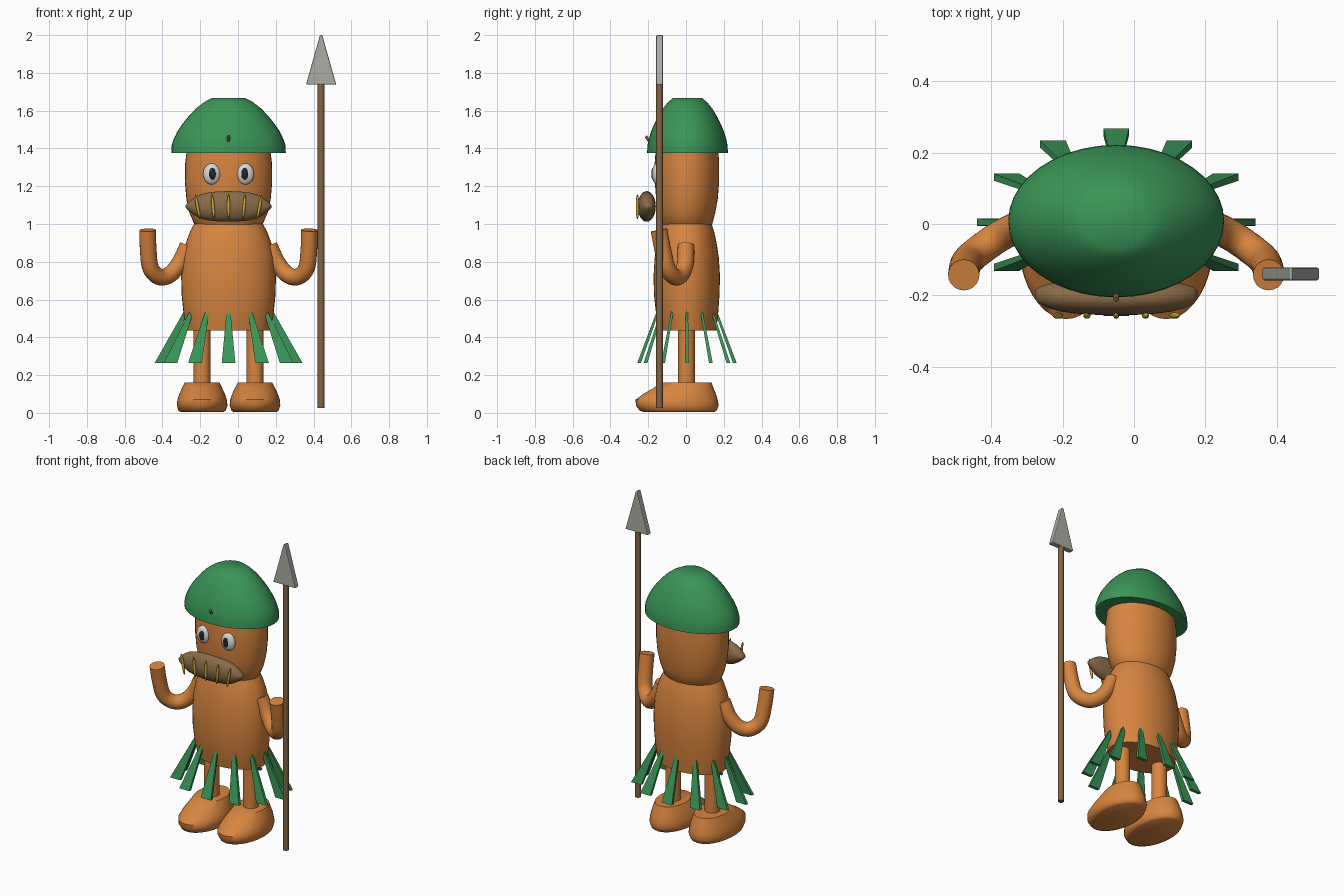
import bpy, bmesh, math
from mathutils import Vector

if "Cube" in bpy.data.objects:
    bpy.data.objects.remove(bpy.data.objects["Cube"])

CX = -0.05  # centre line of the figure


def mat(name, rgb):
    m = bpy.data.materials.new(name)
    m.diffuse_color = (*rgb, 1)
    m.use_nodes = True
    m.node_tree.nodes["Principled BSDF"].inputs["Base Color"].default_value = m.diffuse_color
    return m


SKIN = mat("orange skin", (0.69, 0.235, 0.05))
GREEN = mat("leaf green", (0.042, 0.30, 0.095))
WOOD = mat("brown wood", (0.23, 0.125, 0.055))
LIPS = mat("tan brown", (0.25, 0.145, 0.065))
STONE = mat("grey stone", (0.40, 0.42, 0.37))
WHITE = mat("eye white", (0.68, 0.68, 0.63))
DARK = mat("pupil dark", (0.015, 0.016, 0.025))
GOLD = mat("yellow", (0.62, 0.43, 0.03))


def finish(name, bm, material, angle=40):
    bmesh.ops.recalc_face_normals(bm, faces=bm.faces)
    me = bpy.data.meshes.new(name)
    bm.to_mesh(me)
    bm.free()
    ob = bpy.data.objects.new(name, me)
    bpy.context.collection.objects.link(ob)
    me.materials.append(material)
    bpy.ops.object.select_all(action='DESELECT')
    ob.select_set(True)
    bpy.context.view_layer.objects.active = ob
    if angle:
        bpy.ops.object.shade_smooth_by_angle(angle=math.radians(angle))
    return ob


def loft(name, rings, material, angle=40):
    """Skin closed rings of points, capping both ends."""
    bm = bmesh.new()
    loops = [[bm.verts.new(p) for p in ring] for ring in rings]
    n = len(loops[0])
    for a, b in zip(loops, loops[1:]):
        for i in range(n):
            j = (i + 1) % n
            bm.faces.new((a[i], a[j], b[j], b[i]))
    bm.faces.new(loops[0])
    bm.faces.new(loops[-1])
    return finish(name, bm, material, angle)


def ellipse(x, y, z, rx, ry, n=40):
    return [(x + rx * math.cos(2 * math.pi * i / n),
             y + ry * math.sin(2 * math.pi * i / n), z) for i in range(n)]


def stack(name, x, profile, material, angle=40):
    """Profile rows: height, x radius, y radius, y centre."""
    return loft(name, [ellipse(x, cy, z, rx, ry) for z, rx, ry, cy in profile],
                material, angle)


def smooth_path(pts, steps=6):
    """Catmull-Rom interpolation."""
    p = [Vector(q) for q in pts]
    p = [2 * p[0] - p[1]] + p + [2 * p[-1] - p[-2]]
    out = []
    for k in range(1, len(p) - 2):
        a, b, c, d = p[k - 1:k + 3]
        for s in range(steps):
            t = s / steps
            out.append(0.5 * (2 * b + (c - a) * t + (2 * a - 5 * b + 4 * c - d) * t * t
                              + (3 * b - a - 3 * c + d) * t ** 3))
    return out + [p[-2]]


def tube(name, pts, radius, material, n=20):
    rings = []
    for i, c in enumerate(pts):
        d = (pts[min(i + 1, len(pts) - 1)] - pts[max(i - 1, 0)]).normalized()
        u = d.cross(Vector((0, 1, 0))).normalized()
        v = d.cross(u)
        rings.append([c + radius * (math.cos(2 * math.pi * k / n) * u
                                    + math.sin(2 * math.pi * k / n) * v) for k in range(n)])
    return loft(name, rings, material, 50)


def ball(name, loc, size, material, tilt=0):
    bm = bmesh.new()
    bmesh.ops.create_uvsphere(bm, u_segments=24, v_segments=14, radius=1)
    ob = finish(name, bm, material, 60)
    ob.location, ob.scale = loc, size
    ob.rotation_euler.y = tilt
    return ob


# torso and head
stack("torso", CX, [(0.435, 0.222, 0.150, 0.01), (0.52, 0.238, 0.164, 0.006),
                    (0.62, 0.248, 0.173, 0.004), (0.72, 0.251, 0.176, 0.004),
                    (0.82, 0.243, 0.170, 0.004), (0.90, 0.226, 0.158, 0.004),
                    (0.96, 0.204, 0.145, 0.004), (1.0, 0.182, 0.132, 0.004)], SKIN)
stack("head", CX, [(0.985, 0.165, 0.122, 0.004), (1.0, 0.182, 0.135, 0.004),
                   (1.06, 0.207, 0.151, 0.004), (1.13, 0.223, 0.163, 0.005),
                   (1.22, 0.231, 0.170, 0.005), (1.32, 0.230, 0.171, 0.005),
                   (1.40, 0.220, 0.165, 0.005)], SKIN)

# leaf cap
stack("cap", CX, [(1.375, 0.303, 0.214, 0.008), (1.415, 0.302, 0.212, 0.008),
                  (1.45, 0.290, 0.205, 0.008), (1.49, 0.271, 0.193, 0.008),
                  (1.53, 0.244, 0.176, 0.008), (1.57, 0.212, 0.156, 0.008),
                  (1.61, 0.174, 0.132, 0.008), (1.645, 0.130, 0.103, 0.008),
                  (1.668, 0.086, 0.076, 0.008)], GREEN, 50)
stem = [Vector((CX, -0.175, 1.43)), Vector((CX, -0.20, 1.445)), Vector((CX, -0.212, 1.465))]
tube("cap_stem", stem, 0.008, WOOD, 10)

# eyes
for s in (-1, 1):
    x = CX + s * 0.089
    ball("eye", (x, -0.153, 1.265), (0.046, 0.027, 0.056), WHITE)
    ball("pupil", (x - s * 0.003, -0.175, 1.265), (0.019, 0.009, 0.031), DARK)

# mouth: rounded lens along x, with upright teeth
prof = [(0.228, 0.06), (0.215, 0.24), (0.19, 0.5), (0.155, 0.76), (0.11, 0.91), (0.055, 0.98)]
prof = [(-x, r) for x, r in prof] + [(0, 1)] + [(x, r) for x, r in reversed(prof)]
loft("mouth", [[(CX + x, -0.208 + 0.03 * (x / 0.23) ** 2 * 0.3
                 + 0.048 * math.sqrt(r) * math.cos(2 * math.pi * k / 28),
                 1.093 + 0.081 * r * math.sin(2 * math.pi * k / 28)) for k in range(28)]
               for x, r in prof], LIPS, 50)
for i in range(-2, 3):
    ball("tooth", (CX + i * 0.082, -0.257, 1.092), (0.008, 0.009, 0.066), GOLD, i * 0.09)

# arms, legs and feet
for s in (-1, 1):
    arm = [(0.215, 0.0, 0.885), (0.258, -0.003, 0.795), (0.31, -0.025, 0.733),
           (0.365, -0.06, 0.72), (0.412, -0.098, 0.765), (0.425, -0.122, 0.86),
           (0.428, -0.143, 0.968)]
    tube("arm", smooth_path([(CX + s * x, y, z) for x, y, z in arm]), 0.044, SKIN)
    x = CX + s * 0.14
    stack("leg", x, [(0.12, 0.045, 0.045, 0.003), (0.50, 0.045, 0.045, 0.003)], SKIN)
    stack("foot", x, [(0.004, 0.112, 0.185, -0.035), (0.012, 0.125, 0.204, -0.042),
                      (0.04, 0.134, 0.219, -0.046), (0.07, 0.131, 0.217, -0.050),
                      (0.10, 0.121, 0.193, -0.034), (0.13, 0.107, 0.160, -0.014),
                      (0.162, 0.091, 0.132, 0.003)], SKIN, 50)

# skirt of twelve tapered hanging leaves
for i in range(12):
    a = math.radians(30 * i)
    rings = []
    for z, rx, ry, hw, ht in ((0.54, 0.225, 0.153, 0.010, 0.006),
                              (0.265, 0.355, 0.253, 0.036, 0.010)):
        x, y = CX + rx * math.sin(a), 0.005 + ry * math.cos(a)
        rings.append([(x - hw, y - ht, z), (x + hw, y - ht, z),
                      (x + hw, y + ht, z), (x - hw, y + ht, z)])
    loft("skirt_leaf", rings, GREEN, 0)

# spear
SX, SY = 0.44, -0.14
stack("spear_shaft", SX, [(0.025, 0.018, 0.018, SY), (1.745, 0.018, 0.018, SY)], WOOD)
tip = [(SX - 0.08, 1.738), (SX + 0.08, 1.738), (SX + 0.006, 2.0), (SX - 0.006, 2.0)]
head = loft("spear_point", [[(x, SY + d, z) for x, z in tip] for d in (-0.018, 0.018)], STONE, 0)
bevel = head.modifiers.new("soft edges", 'BEVEL')
bevel.width = 0.005
bevel.segments = 2
